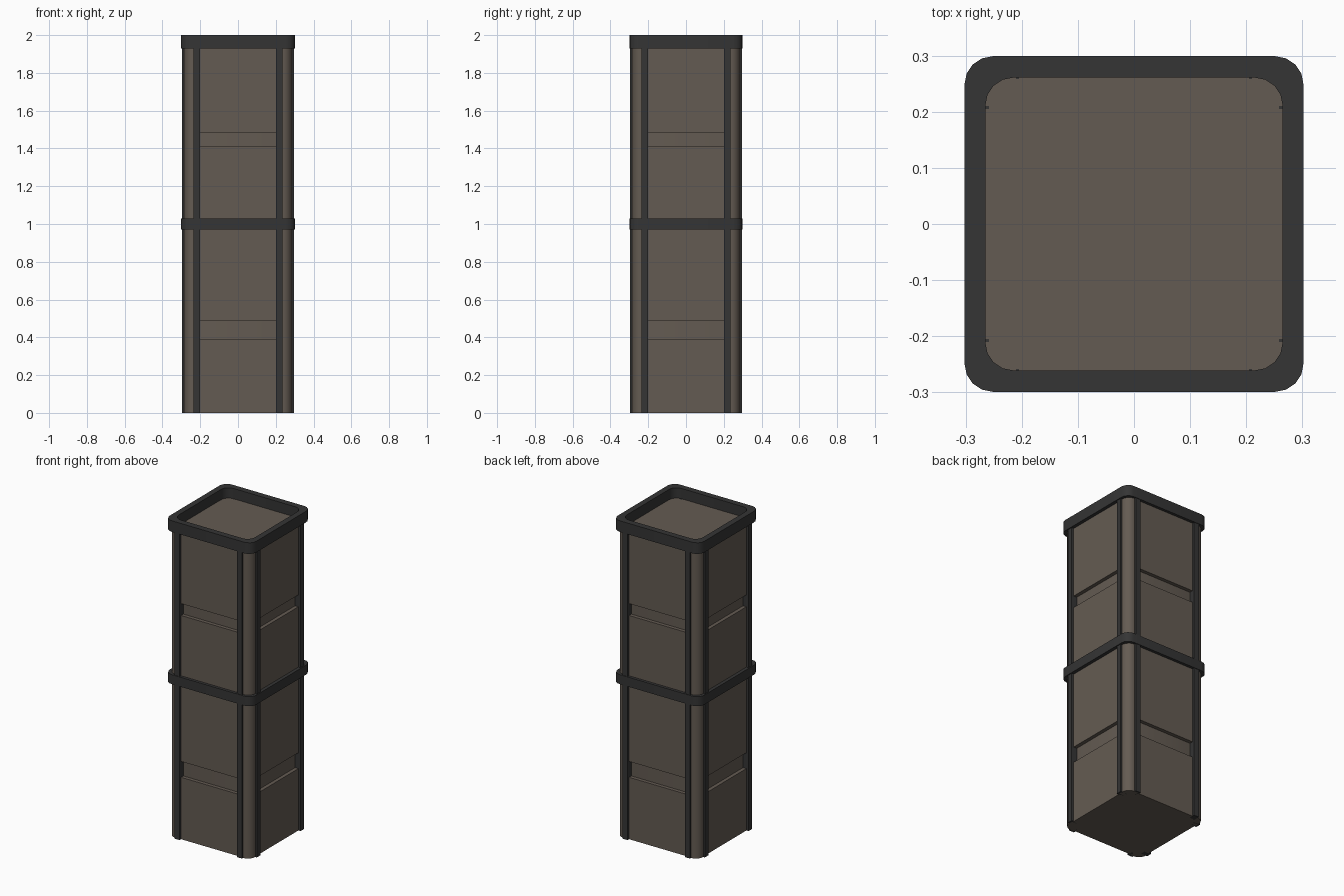
import bpy
import bmesh
from math import sin, cos, pi, radians
from mathutils import Matrix

if "Cube" in bpy.data.objects:
    bpy.data.objects.remove(bpy.data.objects["Cube"], do_unlink=True)


def material(name, rgb):
    m = bpy.data.materials.new(name)
    m.use_nodes = True
    m.diffuse_color = (*rgb, 1)
    m.node_tree.nodes["Principled BSDF"].inputs["Base Color"].default_value = (*rgb, 1)
    return m


TAUPE = material("taupe panel", (0.127, 0.105, 0.085))
CHARCOAL = material("charcoal trim", (0.035, 0.035, 0.035))


def finish(bm, name, mat):
    bmesh.ops.recalc_face_normals(bm, faces=bm.faces)
    mesh = bpy.data.meshes.new(name)
    bm.to_mesh(mesh)
    bm.free()
    mesh.materials.append(mat)
    obj = bpy.data.objects.new(name, mesh)
    bpy.context.collection.objects.link(obj)
    bpy.ops.object.select_all(action="DESELECT")
    obj.select_set(True)
    bpy.context.view_layer.objects.active = obj
    bpy.ops.object.shade_smooth_by_angle(angle=radians(35))
    return obj


def arc(cx, cy, r, start, steps):
    return [(cx + r * cos(start + pi / 2 * i / steps),
             cy + r * sin(start + pi / 2 * i / steps)) for i in range(steps + 1)]


def rounded_rect(hx, hy, r, steps=4):
    pts = []
    for k, (sx, sy) in enumerate([(1, 1), (-1, 1), (-1, -1), (1, -1)]):
        pts += arc(sx * (hx - r), sy * (hy - r), r, k * pi / 2, steps)
    return pts


def prism(bm, pts, z0, z1, turn=0):
    """Extrude a flat outline from z0 to z1, turned about the z axis."""
    face = bm.faces.new([bm.verts.new((x, y, z0)) for x, y in pts])
    top = bmesh.ops.extrude_face_region(bm, geom=[face], use_keep_orig=True)["geom"]
    moved = [v for v in top if isinstance(v, bmesh.types.BMVert)]
    bmesh.ops.translate(bm, verts=moved, vec=(0, 0, z1 - z0))
    bmesh.ops.rotate(bm, verts=moved + list(face.verts),
                     matrix=Matrix.Rotation(turn, 3, "Z"))


def box(x0, x1, y0, y1):
    return [(x0, y0), (x1, y0), (x1, y1), (x0, y1)]


def ring(name, z0, z1):
    """Rounded square collar with an open middle."""
    bm = bmesh.new()
    outer, inner = rounded_rect(0.302, 0.299, 0.05), rounded_rect(0.265, 0.261, 0.05)
    loops = [[bm.verts.new((x, y, z)) for x, y in pts]
             for pts, z in ((outer, z0), (outer, z1), (inner, z1), (inner, z0))]
    n = len(outer)
    for a, b in zip(loops, loops[1:] + loops[:1]):
        for i in range(n):
            j = (i + 1) % n
            bm.faces.new((a[i], a[j], b[j], b[i]))
    return finish(bm, name, CHARCOAL)


BODY_TOP = 1.935

# Inner core: groove backs, recessed lid and base
bm = bmesh.new()
prism(bm, rounded_rect(0.258, 0.258, 0.04), 0, BODY_TOP)
finish(bm, "inner_core", TAUPE)

# Raised panels, leaving a handle groove in each storey
bm = bmesh.new()
for side in range(4):
    for z0, z1 in ((0, 0.39), (0.49, 1.0), (1.0, 1.41), (1.485, BODY_TOP)):
        prism(bm, box(-0.205, 0.205, -0.281, -0.25), z0, z1, side * pi / 2)
finish(bm, "side_panels", TAUPE)

# Rounded corner posts
bm = bmesh.new()
for side in range(4):
    outline = [(0.21, 0.21), (0.285, 0.21)] + arc(0.235, 0.235, 0.05, 0, 6) + [(0.21, 0.285)]
    prism(bm, outline, 0, BODY_TOP, side * pi / 2)
finish(bm, "corner_posts", TAUPE)

# Upright trim strips either side of every panel
bm = bmesh.new()
for side in range(4):
    for x in (-0.235, 0.2):
        prism(bm, box(x, x + 0.035, -0.296, -0.25), 0, BODY_TOP, side * pi / 2)
finish(bm, "trim_strips", CHARCOAL)

# Collars at the middle and the top
ring("middle_band", 0.97, 1.03)
ring("top_rim", 1.93, 2.0)
